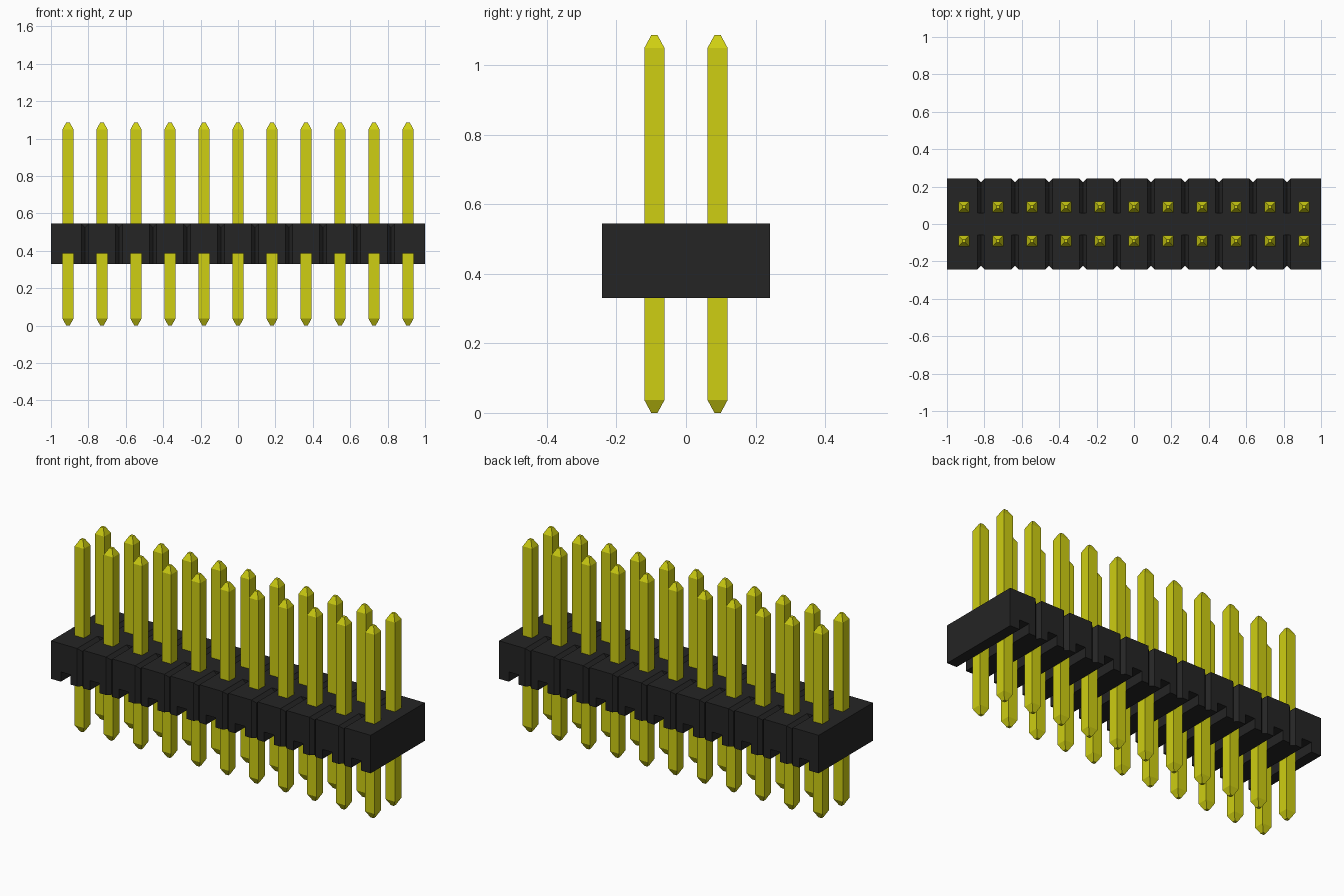
import bpy, bmesh, math
from mathutils import Matrix

cube = bpy.data.objects.get("Cube")
if cube:
    bpy.data.objects.remove(cube, do_unlink=True)

COLUMNS = 11
PITCH = 2 / COLUMNS
HALF_Y = 0.242
BASE, TOP = 0.33, 0.545
PIN_X = [(i - (COLUMNS - 1) / 2) * PITCH for i in range(COLUMNS)]
SEAM_X = [x + PITCH / 2 for x in PIN_X[:-1]]


def material(name, color, roughness):
    mat = bpy.data.materials.new(name)
    mat.use_nodes = True
    mat.diffuse_color = color
    shader = mat.node_tree.nodes["Principled BSDF"]
    shader.inputs["Base Color"].default_value = color
    shader.inputs["Roughness"].default_value = roughness
    return mat


def add_object(name, mesh):
    obj = bpy.data.objects.new(name, mesh)
    bpy.context.collection.objects.link(obj)
    return obj


def boxes(name, items):
    """Boxes given as (centre, size, rotation matrix), joined in one object."""
    bm = bmesh.new()
    for centre, size, turn in items:
        scale = Matrix.Diagonal((*size, 1))
        bmesh.ops.create_cube(bm, size=1, matrix=Matrix.Translation(centre) @ turn @ scale)
    mesh = bpy.data.meshes.new(name)
    bm.to_mesh(mesh)
    bm.free()
    return add_object(name, mesh)


black = material("black plastic", (0.018, 0.018, 0.018, 1), 0.6)
yellow = material("yellow metal", (0.62, 0.62, 0.006, 1), 0.4)

# Housing block and the cutters for its channels and seams
straight = Matrix.Identity(4)
housing = boxes("housing", [((0, 0, (BASE + TOP) / 2), (2, 2 * HALF_Y, TOP - BASE), straight)])
housing.data.materials.append(black)

channels = boxes("channel_cutter", [((x, 0, BASE), (0.06, 1, 0.11), straight) for x in PIN_X])
side = 0.027
turn_z = Matrix.Rotation(math.radians(45), 4, "Z")
turn_y = Matrix.Rotation(math.radians(45), 4, "Y")
wall_seams = boxes("wall_seam_cutter", [((x, s * HALF_Y, 0.44), (side, side, 1), turn_z)
                                        for x in SEAM_X for s in (-1, 1)])
top_seams = boxes("top_seam_cutter", [((x, s * 0.18, TOP), (side, 0.24, side), turn_y)
                                      for x in SEAM_X for s in (-1, 1)])
cutters = [channels, wall_seams, top_seams]
for cutter in cutters:
    cutter.hide_render = True
    cut = housing.modifiers.new(cutter.name, "BOOLEAN")
    cut.operation = "DIFFERENCE"
    cut.solver = "EXACT"
    cut.object = cutter

# Keep the cut result and drop the cutters
bpy.context.view_layer.update()
cut_mesh = bpy.data.meshes.new_from_object(
    housing.evaluated_get(bpy.context.evaluated_depsgraph_get()))
housing.modifiers.clear()
housing.data = cut_mesh
for cutter in cutters:
    bpy.data.objects.remove(cutter, do_unlink=True)

# Square pin with tapered ends, lofted through square rings
bm = bmesh.new()
rings = []
for z, half in ((0, 0.009), (0.037, 0.029), (1.05, 0.029), (1.087, 0.009)):
    rings.append([bm.verts.new((sx * half, sy * half, z))
                  for sx, sy in ((-1, -1), (1, -1), (1, 1), (-1, 1))])
for low, high in zip(rings, rings[1:]):
    for i in range(4):
        j = (i + 1) % 4
        bm.faces.new((low[i], low[j], high[j], high[i]))
bm.faces.new(rings[0][::-1])
bm.faces.new(rings[-1])
pin_mesh = bpy.data.meshes.new("pin")
bm.to_mesh(pin_mesh)
bm.free()
pin_mesh.materials.append(yellow)

# Two rows of pins
for row, y in (("front", -PITCH / 2), ("back", PITCH / 2)):
    for i, x in enumerate(PIN_X):
        add_object(f"{row}_pin_{i + 1}", pin_mesh).location = (x, y, 0)
